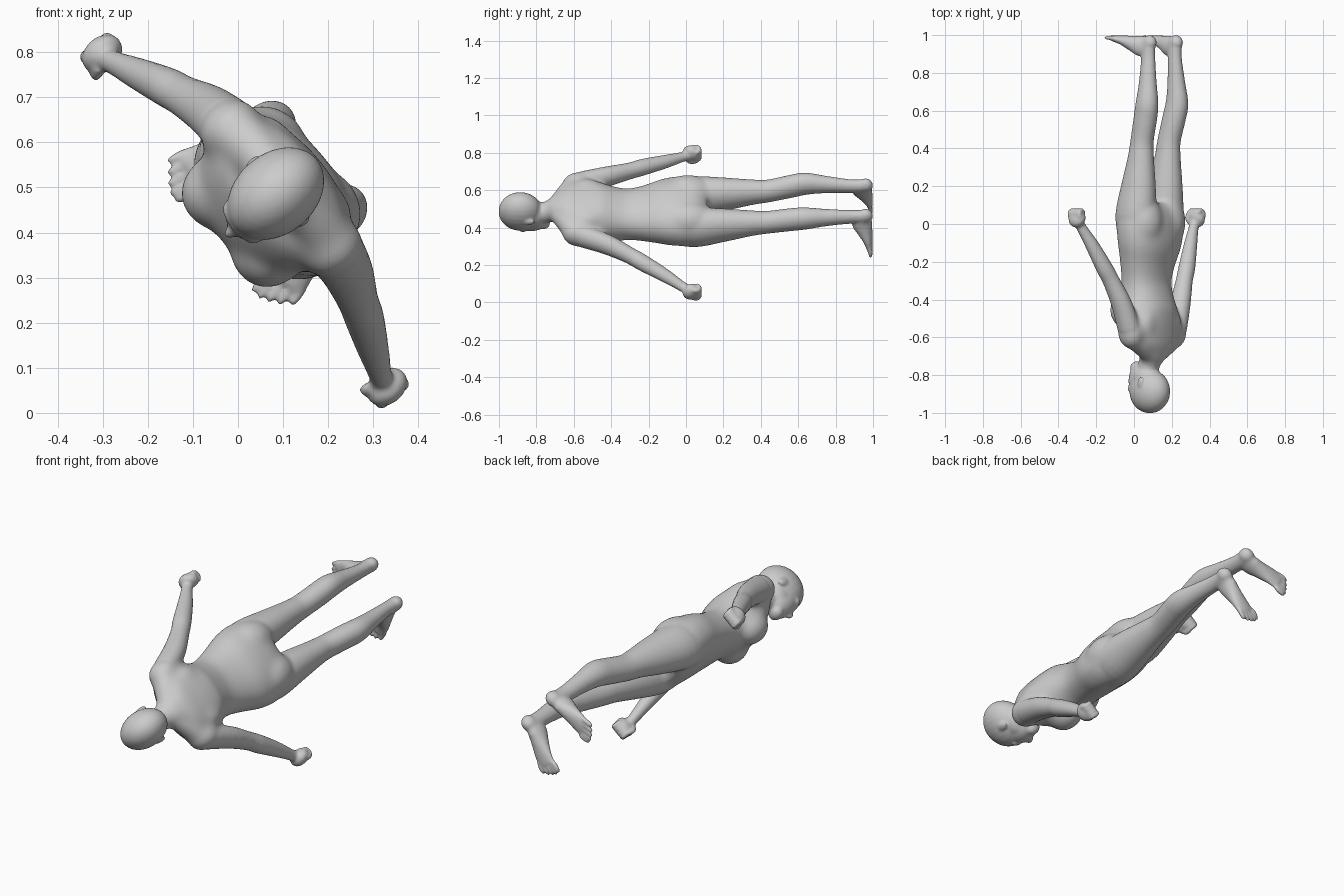
import bpy, bmesh, math
from mathutils import Vector, Matrix

# Local body space: u = sideways, v = forward (chest side), w = along the body, head (-1) to soles (+1)
bm = bmesh.new()


def catmull(p, q, r, s, t):
    return [0.5 * (2 * b + (c - a) * t + (2 * a - 5 * b + 4 * c - d) * t * t
                   + (3 * b - a - 3 * c + d) * t ** 3) for a, b, c, d in zip(p, q, r, s)]


def tube(rows, ref=(0, 1, 0), side=1, n=28, steps=4, power=1.0):
    """Loft smooth elliptical sections; each row is (u, v, w, half width, half depth)."""
    pts = []
    for i in range(len(rows) - 1):
        four = [rows[max(0, min(len(rows) - 1, i + k))] for k in (-1, 0, 1, 2)]
        pts += [catmull(*four, j / steps) for j in range(steps)]
    pts.append(list(rows[-1]))
    ref = Vector(ref)
    rings = []
    for i, p in enumerate(pts):
        t = (Vector(pts[min(i + 1, len(pts) - 1)][:3]) - Vector(pts[max(i - 1, 0)][:3])).normalized()
        b = (ref - t * t.dot(ref)).normalized()
        a = b.cross(t)
        ring = []
        for k in range(n):
            ca, sa = math.cos(2 * math.pi * k / n), math.sin(2 * math.pi * k / n)
            co = Vector(p[:3]) + a * p[3] * math.copysign(abs(ca) ** power, ca) \
                + b * p[4] * math.copysign(abs(sa) ** power, sa)
            ring.append(bm.verts.new((co.x * side, co.y, co.z)))
        rings.append(ring)
    faces = [bm.faces.new(rings[0]), bm.faces.new(rings[-1])]
    for r, s in zip(rings, rings[1:]):
        faces += [bm.faces.new((r[k], r[(k + 1) % n], s[(k + 1) % n], s[k])) for k in range(n)]
    bmesh.ops.recalc_face_normals(bm, faces=faces)


def ball(c, r, side=1, tilt=0.0, axis='X'):
    turn = tilt * (1 if axis == 'X' else side)
    m = Matrix.Translation((c[0] * side, c[1], c[2])) @ Matrix.Rotation(turn, 4, axis) @ Matrix.Diagonal((*r, 1))
    bmesh.ops.create_uvsphere(bm, u_segments=24, v_segments=16, radius=1, matrix=m)


def skin(name, voxel, iterations):
    """Make an object whose overlapping parts are fused into one softened skin."""
    mesh = bpy.data.meshes.new(name)
    bm.to_mesh(mesh)
    ob = bpy.data.objects.new(name, mesh)
    bpy.context.collection.objects.link(ob)
    fuse = ob.modifiers.new("fuse", 'REMESH')
    fuse.mode = 'VOXEL'
    fuse.voxel_size = voxel
    fuse.use_smooth_shade = True
    soften = ob.modifiers.new("soften", 'SMOOTH')
    soften.factor = .5
    soften.iterations = iterations
    return ob


LEG = [(.100, .002, -.06, .088, .108), (.110, -.003, .05, .098, .116), (.109, -.020, .20, .083, .098),
       (.109, -.036, .35, .065, .073), (.110, -.045, .44, .058, .064), (.117, -.074, .56, .058, .065),
       (.122, -.090, .64, .056, .063), (.116, -.090, .75, .044, .049), (.108, -.086, .88, .034, .040),
       (.108, -.086, .96, .034, .042)]
ARM = [(.150, -.02, -.600, .040, .045), (.190, -.022, -.55, .057, .064), (.240, -.012, -.42, .052, .057),
       (.298, .010, -.30, .044, .046), (.337, .025, -.23, .045, .044), (.402, .055, -.11, .037, .035),
       (.456, .080, -.02, .028, .026), (.482, .090, .025, .030, .030)]

# Torso, softened strongly so that chest, shoulders and hips flow together
tube([(0, -.02, -.72, .060, .060), (0, -.03, -.67, .100, .074), (0, -.030, -.63, .172, .092),
      (0, -.010, -.56, .190, .122), (0, .013, -.47, .178, .142), (0, .018, -.38, .155, .124),
      (0, .018, -.30, .150, .110), (0, .010, -.20, .172, .118), (0, -.004, -.10, .202, .132),
      (0, -.006, 0, .210, .132), (0, 0, .06, .190, .118), (0, .006, .10, .12, .09)], power=.9)
tube([(0, -.03, -.62, .074, .068), (0, -.015, -.70, .061, .061), (0, .005, -.76, .058, .060)])
for s in (-1, 1):
    ball((.085, .088, -.455), (.084, .088, .100), s)     # bust
    ball((.090, -.042, .010), (.104, .104, .140), s)     # buttock
    ball((.095, -.075, -.53), (.065, .045, .085), s)     # shoulder blade
    ball((.172, -.022, -.58), (.066, .074, .082), s)     # shoulder
    tube([(.03, -.03, -.69, .05, .05), (.10, -.032, -.645, .052, .056), (.17, -.025, -.60, .055, .06)], side=s)
    tube(ARM[:5], side=s)
    tube(LEG[:4], side=s)
base = skin("torso_base", .008, 50)
soft = bpy.data.meshes.new_from_object(base.evaluated_get(bpy.context.evaluated_depsgraph_get()))
bpy.data.objects.remove(base)
bm.clear()
bm.from_mesh(soft)

# Head
tube([(0, -.022, -.66, .058, .056), (0, -.015, -.70, .057, .057), (0, .005, -.76, .056, .058),
      (0, .01, -.83, .058, .06)])
ball((0, -.005, -.886), (.090, .120, .116))
ball((0, .020, -.815), (.074, .085, .070))           # jaw
ball((0, .050, -.830), (.068, .074, .100))           # face
ball((0, .082, -.758), (.042, .034, .032))           # chin
ball((0, .118, -.820), (.014, .024, .028), tilt=.4)  # nose
ball((0, .105, -.788), (.030, .016, .018))           # lips
ball((0, .096, -.872), (.060, .024, .024))           # brow

for s in (-1, 1):
    ball((.085, -.012, -.838), (.010, .020, .031), s, tilt=.2)  # ear
    tube(LEG, side=s)
    tube(ARM[1:], side=s)
    # Foot and toes
    ball((.107, -.094, .960), (.035, .041, .040), s)
    tube([(.106, -.10, .960, .031, .036), (.114, -.05, .942, .035, .056), (.130, .00, .955, .040, .043),
          (.150, .06, .974, .047, .025), (.162, .11, .983, .048, .016)], ref=(0, 0, 1), side=s)
    for i in range(5):
        ball((.125 + .0195 * i, .146 - .007 * abs(i - .5) ** 1.5, .986), (.013 if i == 0 else .010, .036, .013),
             s, tilt=-.25, axis='Z')
    # Loosely closed hand: palm, four curled fingers and a thumb
    ball((.486, .086, .028), (.036, .050, .048), s, tilt=-.4, axis='Y')
    for i in range(4):
        v = .054 + .021 * i
        tube([(.504, v, .036, .014, .014), (.504, v + .002, .062, .014, .014),
              (.482, v + .004, .072, .013, .013), (.462, v + .004, .055, .012, .012)], side=s, n=12)
    tube([(.468, .110, .0, .014, .014), (.460, .126, .028, .014, .014), (.464, .124, .056, .012, .012)],
         ref=(1, 0, 0), side=s, n=12)

# Turn the body-space mesh into its tilted lying pose
pose = Matrix(((.65, -.76, 0, .08), (0, 0, 1, 0), (-.76, -.65, 0, .483), (0, 0, 0, 1)))
bm.transform(pose)
if pose.to_3x3().determinant() < 0:
    bmesh.ops.reverse_faces(bm, faces=bm.faces)

# One continuous smooth skin
figure = skin("human_figure", .006, 12)
bm.free()
